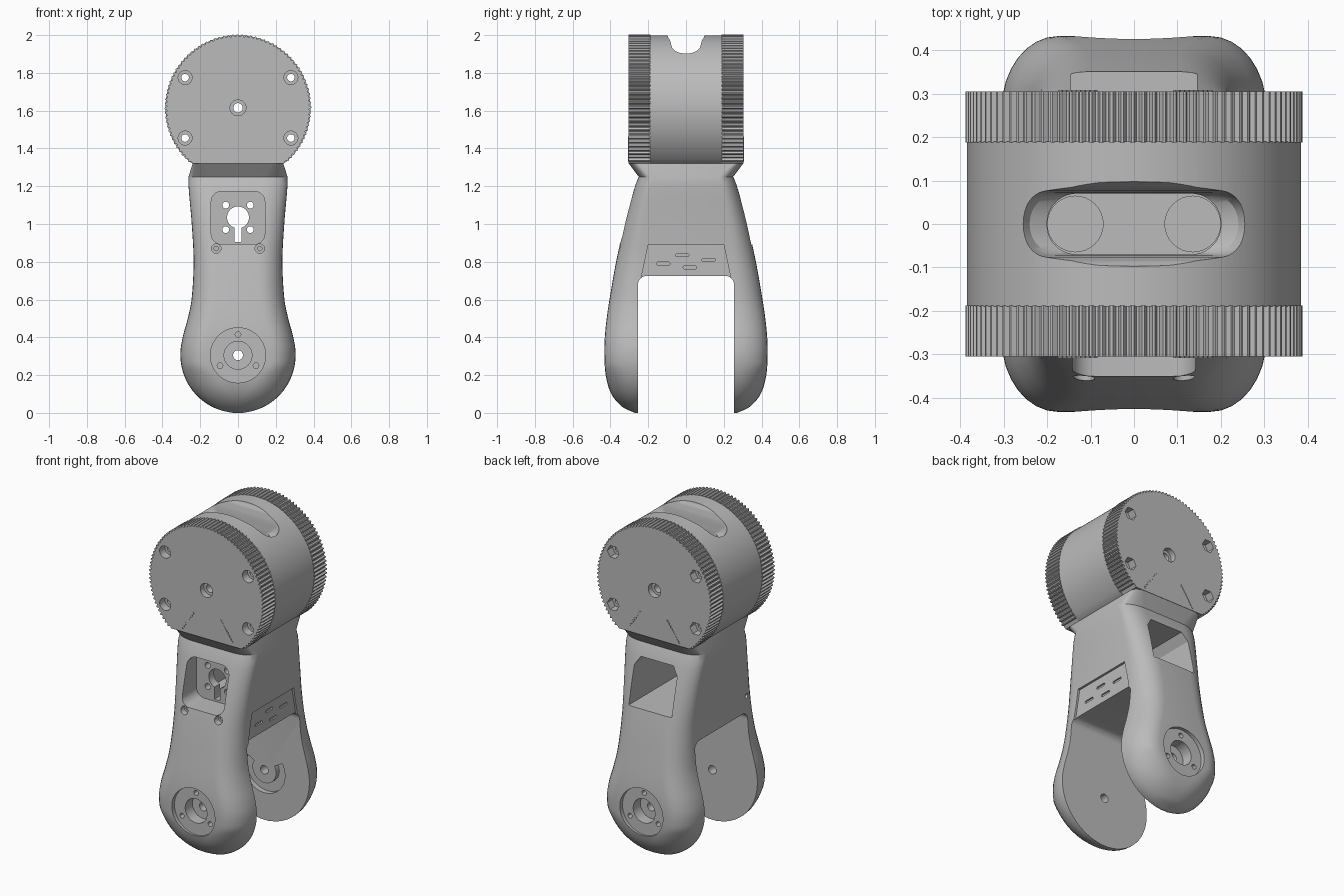
import bpy
import bmesh
from math import sin, cos, pi, sqrt, radians
from mathutils import Vector

if "Cube" in bpy.data.objects:
    bpy.data.objects.remove(bpy.data.objects["Cube"], do_unlink=True)

grey = bpy.data.materials.new("plain grey")
grey.use_nodes = True
grey.diffuse_color = (0.5, 0.5, 0.5, 1)
grey.node_tree.nodes["Principled BSDF"].inputs["Base Color"].default_value = (0.5, 0.5, 0.5, 1)

DRUM_Z, DRUM_R, CUT_Z, HUB_Z = 1.615, 0.38, 1.32, 0.305


def loft(name, rings):
    """Skin equal-length rings and cap both ends."""
    bm = bmesh.new()
    loops = [[bm.verts.new(p) for p in ring] for ring in rings]
    n = len(loops[0])
    for a, b in zip(loops, loops[1:]):
        for i in range(n):
            j = (i + 1) % n
            bm.faces.new((a[i], a[j], b[j], b[i]))
    bm.faces.new(loops[0][::-1])
    bm.faces.new(loops[-1])
    bmesh.ops.recalc_face_normals(bm, faces=bm.faces[:])
    mesh = bpy.data.meshes.new(name)
    bm.to_mesh(mesh)
    bm.free()
    mesh.materials.append(grey)
    ob = bpy.data.objects.new(name, mesh)
    bpy.context.collection.objects.link(ob)
    return ob


def prism(name, pts, axis, lo, hi):
    """Extrude a 2D outline along an axis."""
    place = {"x": lambda u, v, t: (t, u, v),
             "y": lambda u, v, t: (u, t, v),
             "z": lambda u, v, t: (u, v, t)}[axis]
    return loft(name, [[place(u, v, t) for u, v in pts] for t in (lo, hi)])


def disc(u, v, r, n=32):
    return [(u + r * cos(2 * pi * i / n), v + r * sin(2 * pi * i / n)) for i in range(n)]


def rounded(u, v, w, h, rx, ry=None, n=8):
    """Rectangle of half sizes w, h with elliptical corners."""
    ry = ry or rx
    pts = []
    for q, (sx, sy) in enumerate(((1, 1), (-1, 1), (-1, -1), (1, -1))):
        for i in range(n + 1):
            a = pi / 2 * (q + i / n)
            pts.append((u + sx * (w - rx) + rx * cos(a), v + sy * (h - ry) + ry * sin(a)))
    return pts


def select(ob):
    bpy.ops.object.select_all(action="DESELECT")
    ob.select_set(True)
    bpy.context.view_layer.objects.active = ob


def carve(targets, cutter):
    cutter.hide_render = True
    for ob in targets:
        mod = ob.modifiers.new("cut", "BOOLEAN")
        mod.operation, mod.solver, mod.object = "DIFFERENCE", "EXACT", cutter
        select(ob)
        bpy.ops.object.modifier_apply(modifier=mod.name)
    bpy.data.objects.remove(cutter, do_unlink=True)


def bore(targets, x, z, r, lo, hi, n=32):
    carve(targets, prism("bore", disc(x, z, r, n), "y", lo, hi))


# Body profile: height, half width, half depth
KEYS = [(0, 0.03, 0.27), (0.03, 0.13, 0.335), (0.1, 0.225, 0.395), (0.2, 0.286, 0.425),
        (0.31, 0.305, 0.432), (0.4, 0.293, 0.43), (0.5, 0.266, 0.42), (0.6, 0.246, 0.405),
        (0.8, 0.235, 0.37), (1.0, 0.245, 0.325), (1.2, 0.262, 0.27), (1.25, 0.262, 0.25)]


def profile(z):
    """Cubic interpolation of the body profile."""
    k = max(i for i in range(len(KEYS) - 1) if KEYS[i][0] <= z)
    p0, p1, p2, p3 = (KEYS[min(max(k + d, 0), len(KEYS) - 1)] for d in (-1, 0, 1, 2))
    h = p2[0] - p1[0]
    t = (z - p1[0]) / h
    out = []
    for c in (1, 2):
        m1 = (p2[c] - p0[c]) / (p2[0] - p0[0]) * h
        m2 = (p3[c] - p1[c]) / (p3[0] - p1[0]) * h
        out.append((2*t**3 - 3*t*t + 1) * p1[c] + (t**3 - 2*t*t + t) * m1
                   + (3*t*t - 2*t**3) * p2[c] + (t**3 - t*t) * m2)
    return out


# Forked body
rings = []
STEPS = 56
for s in range(STEPS + 1):
    z = 1.25 * (s / STEPS) ** 1.7
    w, d = profile(z)
    if z < 0.3:
        w = max(0.03, sqrt(HUB_Z ** 2 - (z - HUB_Z) ** 2))
    low = max(0, 1 - z / 0.25)
    rx = 0.13 + (w * 0.98 - 0.13) * low if w > 0.13 else w * 0.98
    rx = min(rx, w * 0.98)
    ry = min(0.17, max(0.01, d - 0.262)) if z < 0.6 else 0.145 - 0.07 * (z - 0.6) / 0.65
    rings.append([(x, y, z) for x, y in rounded(0, 0, w, d, rx, ry)])
rings.append([(x, y, CUT_Z) for x, y in rounded(0, 0, 0.24, 0.303, 0.06, 0.05)])
body = loft("forked_body", rings)

# Gap between the prongs
carve([body], prism("gap", rounded(0, 0.225, 0.254, 0.5, 0.045), "x", -1, 1))

# Side panel with slots, and the small hole on the other side
carve([body], prism("panel", [(-0.24, 0.70), (0.24, 0.70), (0.2, 0.89), (-0.2, 0.89)], "x", 0.224, 0.5))
for y, z in ((-0.12, 0.79), (-0.02, 0.835), (0.02, 0.77), (0.12, 0.81)):
    carve([body], prism("slot", rounded(y, z, 0.035, 0.008, 0.007, n=3), "x", 0.215, 0.5))
carve([body], prism("side_hole", disc(-0.25, 0.82, 0.014, 16), "x", -0.5, -0.19))

# Front window, back window and the mounting wall between them
carve([body], prism("front_window", rounded(0, 1.033, 0.142, 0.14, 0.055), "y", -0.6, -0.2))
back = [(-0.145, 0.892), (0.145, 0.892), (0.145, 1.12), (0.11, 1.173), (-0.11, 1.173), (-0.145, 1.12)]
carve([body], prism("back_window", back, "y", -0.15, 0.6))
bore([body], 0, 1.035, 0.058, -0.3, 0)
carve([body], prism("key_slot", rounded(0, 0.965, 0.018, 0.06, 0.004, n=2), "y", -0.3, 0))
for sx in (-1, 1):
    for z in (0.97, 1.1):
        bore([body], sx * 0.065, z, 0.018, -0.3, 0, 16)
    bore([body], sx * 0.115, 0.87, 0.025, -0.6, -0.32, 20)
    bore([body], sx * 0.115, 0.87, 0.012, -0.6, -0.25, 16)

# Pivot hubs on both prongs
for s in (-1, 1):
    def hub(x, z, r, inner, n=32):
        bore([body], x, z, r, *sorted((s * 0.6, s * inner)), n)
    hub(0, HUB_Z, 0.146, 0.405, 48)
    hub(0, HUB_Z, 0.074, 0.335)
    for k in range(3):
        a = pi / 2 + k * 2 * pi / 3
        hub(0.11 * cos(a), HUB_Z + 0.11 * sin(a), 0.015, 0.36, 16)
bore([body], 0, HUB_Z, 0.026, -0.7, 0.7)

# Curved pocket on the inner face of the back prong
arc = [radians(150 + 240 * i / 24) for i in range(25)]
pocket = [(0.14 * cos(a), HUB_Z + 0.14 * sin(a)) for a in arc]
pocket += [(0.08 * cos(a), HUB_Z + 0.08 * sin(a)) for a in reversed(arc)]
carve([body], prism("pocket", pocket, "y", 0.2, 0.285))


# Drum: smooth core between two knurled rims, flat underneath
def flat_bottom(pts):
    half = sqrt(DRUM_R ** 2 - (DRUM_Z - CUT_Z) ** 2)
    return [(half, CUT_Z)] + [p for p in pts if p[1] > CUT_Z + 0.004] + [(-half, CUT_Z)]


def around(radius, count):
    """Outline starting at the bottom so the cut stays at the ends."""
    out = []
    for i in range(count):
        a = -pi / 2 + 2 * pi * i / count
        out.append((radius(i) * cos(a), DRUM_Z + radius(i) * sin(a)))
    return out


core = prism("drum_core", flat_bottom(around(lambda i: DRUM_R + 0.004, 128)), "y", -0.19, 0.19)
knurl = flat_bottom(around(lambda i: DRUM_R + (0.008 if i % 4 < 2 else -0.003), 400))
front_rim = prism("front_knurled_rim", knurl, "y", -0.305, -0.187)
back_rim = prism("back_knurled_rim", knurl, "y", 0.187, 0.305)
drum = [core, front_rim, back_rim]

# Cable opening in the top of the drum
levels = [(1.74, 0.2, 0.07), (1.86, 0.2, 0.07), (1.88, 0.24, 0.071), (1.91, 0.26, 0.073),
          (1.94, 0.275, 0.076), (1.97, 0.285, 0.084), (1.99, 0.295, 0.095), (2.05, 0.3, 0.11)]
carve([core], loft("opening", [[(x, y, z) for x, y in rounded(0, 0, a, b, b * 0.98, n=12)]
                               for z, a, b in levels]))
for sx in (-1, 1):
    carve([core], prism("cable_well", disc(sx * 0.135, 0, 0.064), "z", 1.48, 1.8))

# Bolt holes: round counterbores at the front, hexagonal at the back
for x, z in [(sx * 0.28, DRUM_Z + sz * 0.16) for sx in (-1, 1) for sz in (-1, 1)]:
    bore(drum, x, z, 0.02, -0.5, 0.5, 20)
    bore([front_rim], x, z, 0.037, -0.5, -0.255, 24)
    bore([back_rim], x, z, 0.04, 0.255, 0.5, 6)
bore(drum, 0, DRUM_Z, 0.025, -0.5, 0.5, 24)
bore([front_rim], 0, DRUM_Z, 0.042, -0.5, -0.27)
bore([back_rim], 0, DRUM_Z, 0.042, 0.27, 0.5)

# Serrated ridges on the lower drum faces
ridges = []
for sy in (-1, 1):
    for sx in (-1, 1):
        start, end = Vector((sx * 0.09, 1.46)), Vector((sx * 0.175, 1.335))
        side = (end - start).orthogonal().normalized()
        line = [start.lerp(end, i / 16) + side * (0.005 * (i % 2)) for i in range(17)]
        strip = line + [p + side * 0.007 for p in reversed(line)]
        ridges.append(prism("serrated_ridge", strip, "y", sy * 0.304, sy * 0.308))

for ob in [body] + drum + ridges:
    select(ob)
    bpy.ops.object.shade_smooth_by_angle(angle=radians(28))
